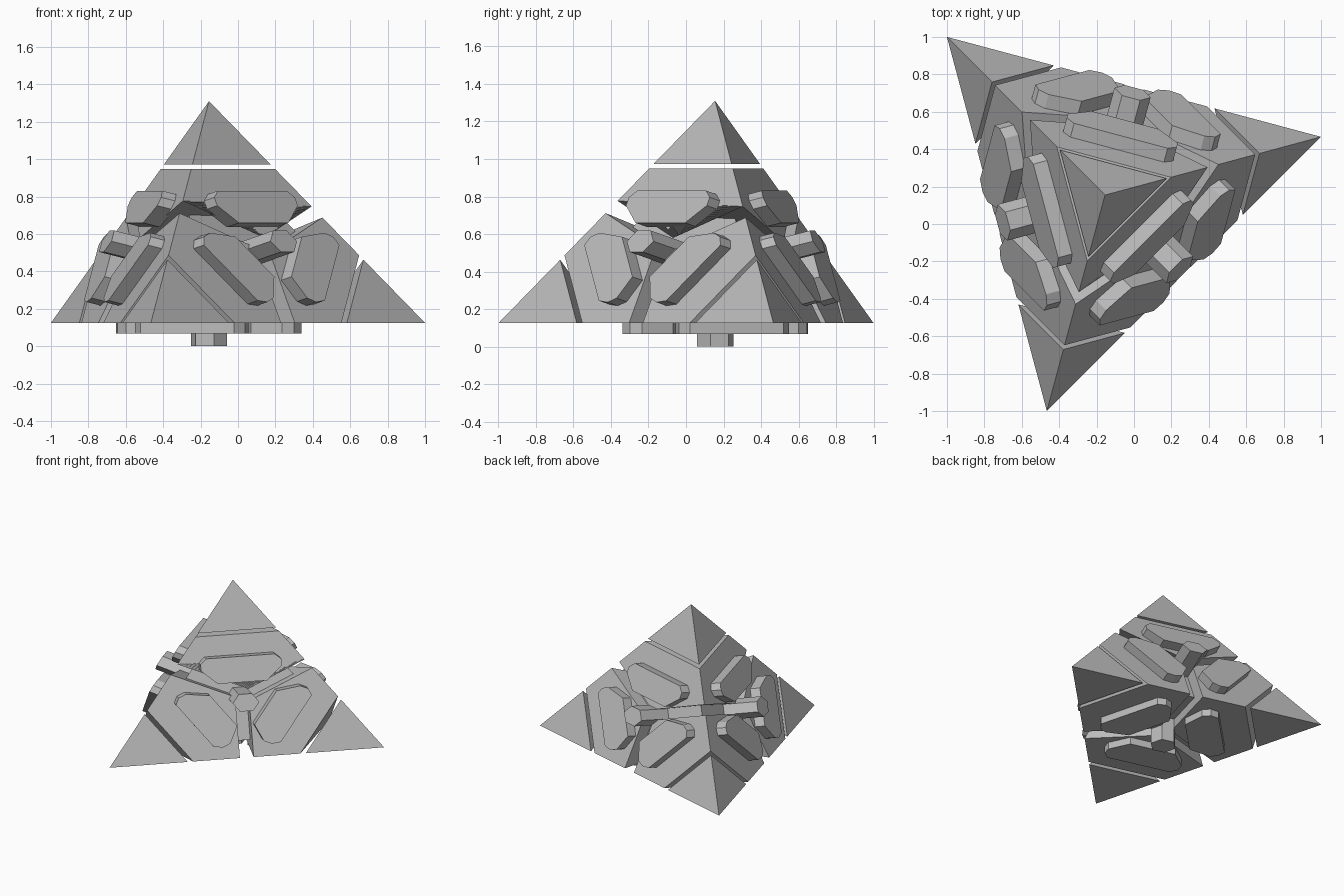
import bpy, bmesh
from math import cos, sin, radians
from mathutils import Vector, Matrix

if "Cube" in bpy.data.objects:
    bpy.data.objects.remove(bpy.data.objects["Cube"])

grey = bpy.data.materials.new("plain grey")
grey.diffuse_color = (0.5, 0.5, 0.5, 1)
grey.use_nodes = True
grey.node_tree.nodes["Principled BSDF"].inputs["Base Color"].default_value = grey.diffuse_color

# Corners of the pyramid: three at the base, then the apex
V = [Vector((-1, 1, 0.125)), Vector((1, 0.466, 0.125)),
     Vector((-0.466, -1, 0.125)), Vector((-0.155, 0.155, 1.31))]
MID = sum(V, Vector()) / 4
# Rows give the weight of each corner at a point (x, y, z, 1)
W = Matrix([(*v, 1) for v in V]).transposed().inverted()


def finish(bm, name):
    bmesh.ops.recalc_face_normals(bm, faces=bm.faces)
    me = bpy.data.meshes.new(name)
    bm.to_mesh(me)
    bm.free()
    me.materials.append(grey)
    ob = bpy.data.objects.new(name, me)
    bpy.context.collection.objects.link(ob)


def tetra(scale=1.0):
    bm = bmesh.new()
    vs = [bm.verts.new(MID + (v - MID) * scale) for v in V]
    for skip in range(4):
        bm.faces.new([vs[k] for k in range(4) if k != skip])
    bmesh.ops.recalc_face_normals(bm, faces=bm.faces)
    return bm


def keep_above(bm, row, value):
    """Cut flat and keep the side where row . (p, 1) > value."""
    no = Vector(row[:3])
    co = no * ((value - row[3]) / no.length_squared)
    bmesh.ops.bisect_plane(bm, geom=bm.verts[:] + bm.edges[:] + bm.faces[:],
                           plane_co=co, plane_no=no, clear_inner=True)
    bmesh.ops.holes_fill(bm, edges=[e for e in bm.edges if e.is_boundary], sides=0)


def prism(name, outline, low, high):
    bm = bmesh.new()
    a = [bm.verts.new(p + low) for p in outline]
    b = [bm.verts.new(p + high) for p in outline]
    bm.faces.new(a)
    bm.faces.new(b)
    n = len(a)
    for k in range(n):
        bm.faces.new((a[k], a[(k + 1) % n], b[(k + 1) % n], b[k]))
    finish(bm, name)


# Inner core, seen at the bottom of the grooves
core = tetra(0.75)
for i in range(4):
    keep_above(core, -W[i], -0.6)
finish(core, "inner_core")

# Loose tips and the four corner blocks
for i in range(4):
    tip = tetra()
    keep_above(tip, W[i], 0.715)
    finish(tip, f"tip_{i + 1}")
    block = tetra()
    keep_above(block, -W[i], -0.695)
    for j in range(4):
        if j != i:
            gap = {(3, 2): 0.1, (2, 3): 0.01}.get((i, j), 0.05)
            keep_above(block, W[i] - W[j], gap)
    finish(block, f"corner_block_{i + 1}")

# Half outline of a pad: (distance from corner to far edge, sideways)
HALF = [(0.42, 0.125), (0.45, 0.147), (0.487, 0.147), (0.565, 0.09)]
PAD = HALF + [(s, -u) for s, u in reversed(HALF)]

for f in range(4):
    ring = [k for k in range(4) if k != f]
    centre = sum((V[k] for k in ring), Vector()) / 3
    out = centre - V[f]
    # Three raised pads, one on each corner block
    for k in ring:
        b, c = [V[m] for m in ring if m != k]
        outline = [V[k] + ((b + c) / 2 - V[k]) * s + (c - b) * u for s, u in PAD]
        prism(f"pad_{f + 1}_{k + 1}", outline, out * -0.01, out * 0.048)
    # Hexagonal stud in the middle of the face
    a, b, c = [V[k] for k in ring]
    ex, ey = (c - b) / 2.07, (a - (b + c) / 2) / 1.79
    outline = [centre + (ex * cos(radians(60 * q)) + ey * sin(radians(60 * q))) * 0.1
               for q in range(6)]
    prism(f"centre_stud_{f + 1}", outline, out * -0.08, out * 0.105)
